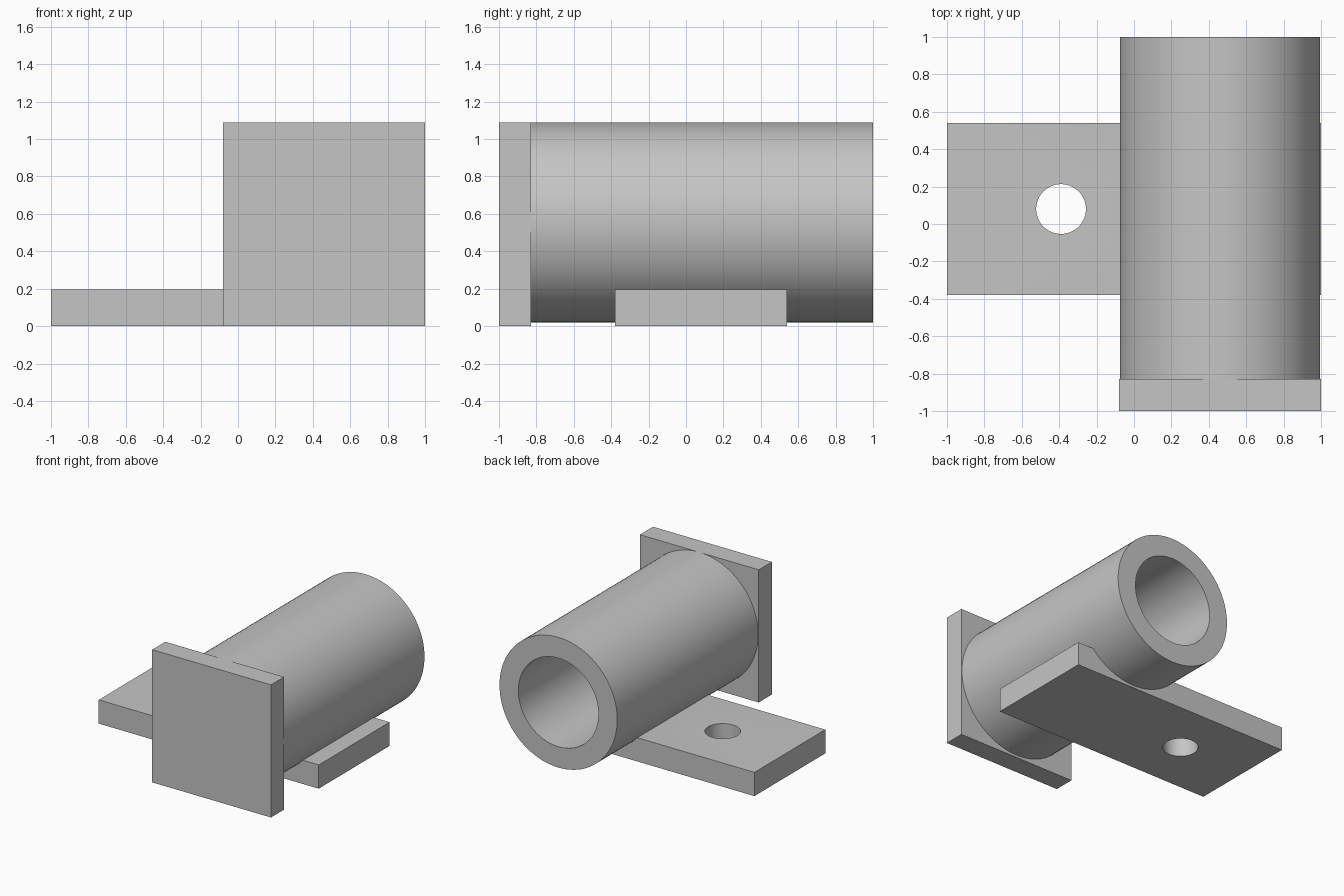
import bpy
import math

if "Cube" in bpy.data.objects:
    bpy.data.objects.remove(bpy.data.objects["Cube"], do_unlink=True)

GREY = (0.56, 0.56, 0.56, 1)
steel = bpy.data.materials.new("plain_grey")
steel.use_nodes = True
steel.diffuse_color = GREY
bsdf = next(n for n in steel.node_tree.nodes if n.type == "BSDF_PRINCIPLED")
bsdf.inputs["Base Color"].default_value = GREY

TUBE_X, TUBE_Z = 0.46, 0.555
OUTER_R, BORE_R = 0.535, 0.364
PLATE_BACK = -0.83


def finish(obj, name):
    obj.name = name
    obj.data.name = name
    obj.data.materials.append(steel)
    return obj


def box(name, low, high):
    center = [(a + b) / 2 for a, b in zip(low, high)]
    bpy.ops.mesh.primitive_cube_add(size=1, location=center)
    obj = bpy.context.object
    obj.scale = [b - a for a, b in zip(low, high)]
    bpy.ops.object.transform_apply(location=False, rotation=False, scale=True)
    return finish(obj, name)


def cylinder(name, radius, depth, location, along_y=False):
    bpy.ops.mesh.primitive_cylinder_add(
        vertices=96, radius=radius, depth=depth, location=location,
        rotation=(math.pi / 2 if along_y else 0, 0, 0))
    return finish(bpy.context.object, name)


def tube_rod(name, radius, start, end):
    return cylinder(name, radius, end - start,
                    (TUBE_X, (start + end) / 2, TUBE_Z), along_y=True)


def cut(target, cutter):
    mod = target.modifiers.new("cut", "BOOLEAN")
    mod.operation = "DIFFERENCE"
    mod.solver = "EXACT"
    mod.object = cutter
    bpy.ops.object.select_all(action="DESELECT")
    target.select_set(True)
    bpy.context.view_layer.objects.active = target
    bpy.ops.object.modifier_apply(modifier=mod.name)
    bpy.data.objects.remove(cutter, do_unlink=True)
    bpy.ops.object.shade_smooth_by_angle(angle=math.radians(30))


# Square plate closing the front of the tube
box("end_plate", (-0.08, -1, 0), (1, PLATE_BACK, 1.09))

# Thick-walled tube, seated slightly into the end plate
tube = tube_rod("tube", OUTER_R, PLATE_BACK - 0.01, 1)
cut(tube, tube_rod("bore_cutter", BORE_R, -1.2, 1.2))

# Flat mounting foot under the tube, kept clear of the bore
foot = box("mounting_foot", (-1, -0.38, 0), (1, 0.54, 0.195))
cut(foot, tube_rod("clearance_cutter", BORE_R + 0.01, -1.2, 1.2))

# Bolt hole through the foot
cut(foot, cylinder("bolt_hole_cutter", 0.133, 1, (-0.39, 0.08, 0.1)))
